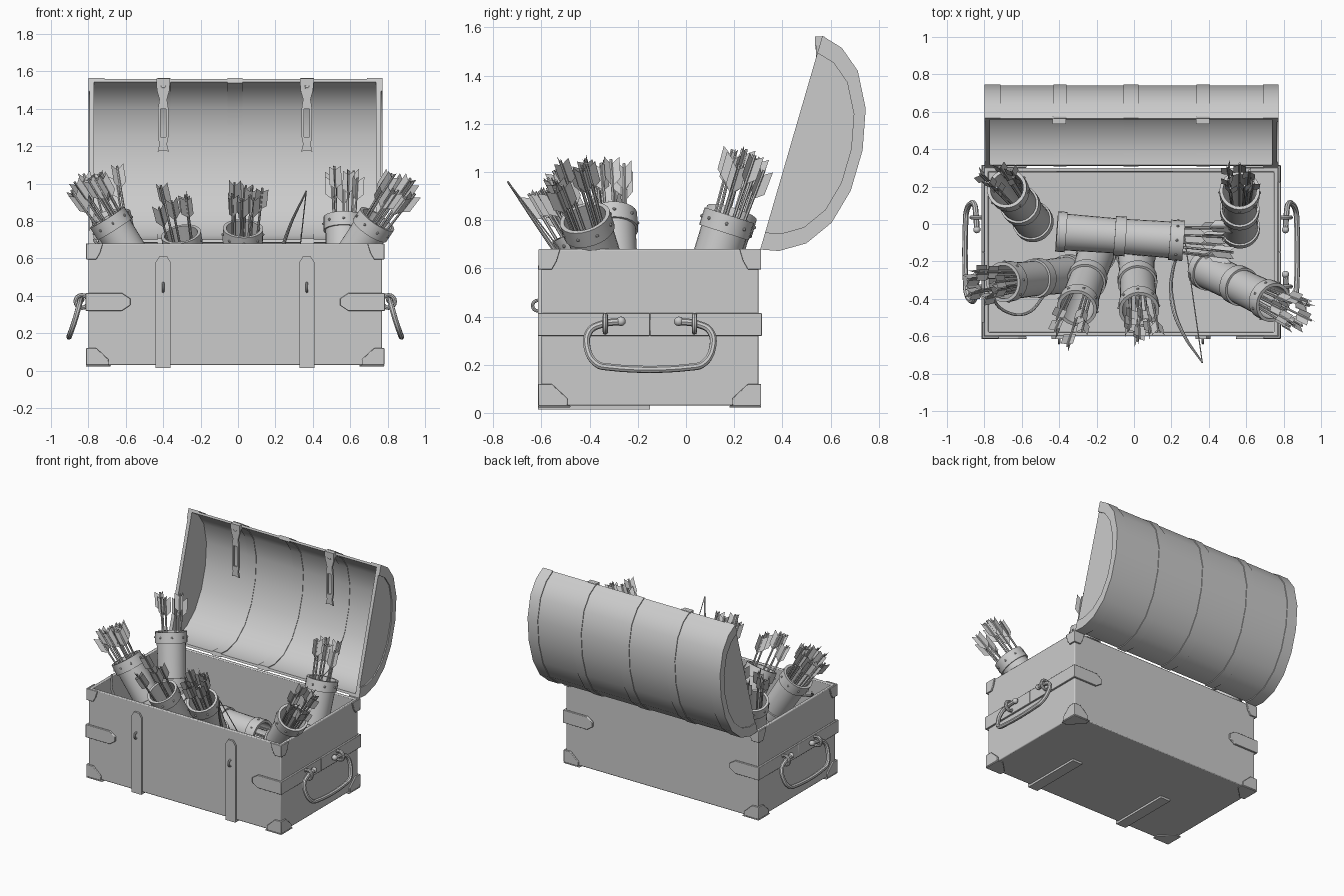
import bpy, bmesh, math, random
from mathutils import Vector, Matrix

if "Cube" in bpy.data.objects:
    bpy.data.objects.remove(bpy.data.objects["Cube"])

random.seed(4)
CX, CY, CZ = -0.015, -0.15, 0.355      # chest centre
HX, HY, HZ = 0.785, 0.45, 0.325        # chest half sizes


def finish(name, bm, loc=(0, 0, 0), mirror="", bevel=0.0, angle=35, normals=True):
    if normals:
        bmesh.ops.recalc_face_normals(bm, faces=bm.faces[:])
    me = bpy.data.meshes.new(name)
    bm.to_mesh(me)
    bm.free()
    ob = bpy.data.objects.new(name, me)
    bpy.context.collection.objects.link(ob)
    ob.location = loc
    if bevel:
        b = ob.modifiers.new("bevel", 'BEVEL')
        b.width, b.segments = bevel, 2
    if mirror:
        m = ob.modifiers.new("mirror", 'MIRROR')
        m.use_axis = [a in mirror for a in "xyz"]
    bpy.ops.object.select_all(action='DESELECT')
    bpy.context.view_layer.objects.active = ob
    ob.select_set(True)
    bpy.ops.object.shade_smooth_by_angle(angle=math.radians(angle))
    return ob


def prism(bm, pts, vec):
    """Flat outline pushed out along vec."""
    f = bm.faces.new([bm.verts.new(p) for p in pts])
    r = bmesh.ops.extrude_face_region(bm, geom=[f], use_keep_orig=True)
    bmesh.ops.translate(bm, vec=vec, verts=[v for v in r["geom"] if isinstance(v, bmesh.types.BMVert)])


def box(bm, lo, hi):
    prism(bm, [(lo[0], lo[1], lo[2]), (hi[0], lo[1], lo[2]), (hi[0], hi[1], lo[2]), (lo[0], hi[1], lo[2])],
          (0, 0, hi[2] - lo[2]))


def lathe(bm, prof, steps, M):
    vs = [bm.verts.new((r, 0, z)) for r, z in prof]
    es = [bm.edges.new(p) for p in zip(vs, vs[1:])]
    bmesh.ops.spin(bm, geom=vs + es, cent=(0, 0, 0), axis=(0, 0, 1), angle=2 * math.pi, steps=steps)
    bmesh.ops.remove_doubles(bm, verts=bm.verts[:], dist=1e-5)
    bmesh.ops.transform(bm, matrix=M, verts=bm.verts[:])


def ring(bm, c, axis, R, r):
    """Small torus around the given axis."""
    q = Vector(axis).to_track_quat('Z', 'Y').to_matrix().to_4x4()
    t = bmesh.new()
    lathe(t, [(R + r * math.cos(a * math.pi / 4), r * math.sin(a * math.pi / 4)) for a in range(9)], 16,
          Matrix.Translation(c) @ q)
    me = bpy.data.meshes.new("tmp")
    t.to_mesh(me)
    t.free()
    bm.from_mesh(me)
    bpy.data.meshes.remove(me)


def tube(name, pts, r, loc=(0, 0, 0), mirror="", radii=None):
    cu = bpy.data.curves.new(name, 'CURVE')
    cu.dimensions, cu.bevel_depth, cu.bevel_resolution = '3D', r, 2
    cu.use_fill_caps, cu.resolution_u = True, 6
    sp = cu.splines.new('BEZIER')
    sp.bezier_points.add(len(pts) - 1)
    for i, (bp, p) in enumerate(zip(sp.bezier_points, pts)):
        bp.co = p
        bp.handle_left_type = bp.handle_right_type = 'AUTO'
        bp.radius = radii[i] if radii else 1
    ob = bpy.data.objects.new(name, cu)
    bpy.context.collection.objects.link(ob)
    me = bpy.data.meshes.new_from_object(ob.evaluated_get(bpy.context.evaluated_depsgraph_get()))
    bpy.data.objects.remove(ob)
    bm = bmesh.new()
    bm.from_mesh(me)
    finish(name, bm, loc, mirror)


# chest box: hollow, open at the top
bm = bmesh.new()
box(bm, (-HX, -HY, -HZ), (HX, HY, HZ))
bmesh.ops.recalc_face_normals(bm, faces=bm.faces[:])
top = max(bm.faces, key=lambda f: f.calc_center_median().z)
bmesh.ops.inset_individual(bm, faces=[top], thickness=0.03)
r = bmesh.ops.extrude_face_region(bm, geom=[top])
bmesh.ops.translate(bm, vec=(0, 0, -0.6), verts=[v for v in r["geom"] if isinstance(v, bmesh.types.BMVert)])
bmesh.ops.delete(bm, geom=[f for f in [top] if f.is_valid], context='FACES')
finish("chest_body", bm, (CX, CY, CZ), bevel=0.006)

# corner protectors
T = 0.012
for name, s, shape in (("bottom_corners", -1, [(0, 0), (.12, 0), (.12, .03), (.055, .09), (0, .09)]),
                       ("top_corners", 1, [(0, 0), (.09, 0), (.075, .05), (.055, .085), (0, .085)])):
    bm = bmesh.new()
    prism(bm, [(HX + T - a, -HY, s * (HZ - b)) for a, b in shape], (0, -T, 0))
    prism(bm, [(HX, -HY - T + a, s * (HZ - b)) for a, b in shape], (T, 0, 0))
    if s < 0:
        prism(bm, [(HX + T, -HY - T, -HZ), (HX - .12, -HY - T, -HZ), (HX - .12, -HY + .03, -HZ),
                   (HX - .03, -HY + .12, -HZ), (HX + T, -HY + .12, -HZ)], (0, 0, -.008))
    finish(name, bm, (CX, CY, CZ), "xy", 0.003)

# side bands wrapping the corners
bm = bmesh.new()
prism(bm, [(HX + .015, -HY, -.035), (HX - .18, -HY, -.035), (HX - .225, -HY, -.005), (HX - .225, -HY, .03),
           (HX - .18, -HY, .06), (HX + .015, -HY, .06)], (0, -.015, 0))
box(bm, (HX, -HY - .015, -.035), (HX + .015, 0, .06))
finish("side_bands", bm, (CX, CY, CZ), "xy", 0.003)

# front straps, running under the chest, with staples
bm = bmesh.new()
hw, yf = .04, CY - HY
for x in (-.4, .368):
    prism(bm, [(x - hw, yf, .015), (x + hw, yf, .015), (x + hw, yf, .58), (x + .02, yf, .612),
               (x - .02, yf, .612), (x - hw, yf, .58)], (0, -.014, 0))
    box(bm, (x - hw, yf - .014, .015), (x + hw, -.15, .031))
    ring(bm, (x, yf - .015, .445), (1, 0, 0), .022, .007)
finish("front_straps", bm)

# carrying handles and their eyes
half = [(.04, .12, .38), (.045, .2, .368), (.052, .25, .34), (.072, .26, .27), (.095, .22, .203), (.1, .17, .19)]
path = [(HX + x, -y, z) for x, y, z in half] + [(HX + x, y, z) for x, y, z in reversed(half)]
tube("handles", path, .015, (CX, CY, 0), "x")
bm = bmesh.new()
for y in (-.185, .185):
    ring(bm, (HX + .035, y, .37), (0, 1, 0), .034, .011)
for y in (-.12, .12):
    bmesh.ops.create_uvsphere(bm, u_segments=10, v_segments=6, radius=.02,
                              matrix=Matrix.Translation((HX + .04, y, .38)))
finish("handle_eyes", bm, (CX, CY, 0), "x")

# domed lid, swung open
arc = [(.308, .678), (.386, .672), (.50, .704), (.605, .79), (.684, .923), (.733, 1.09),
       (.746, 1.263), (.713, 1.42), (.647, 1.515), (.566, 1.565)]
mid = ((arc[0][0] + arc[-1][0]) / 2, (arc[0][1] + arc[-1][1]) / 2)


def lid_arc(s):
    return [(mid[0] + (y - mid[0]) * s, mid[1] + (z - mid[1]) * s) for y, z in arc]


def shell(bm, x0, x1, outer, inner):
    o, i = lid_arc(outer), lid_arc(inner)
    rows = [[bm.verts.new((x, *p)) for p in a] for a, x in ((o, x0), (o, x1), (i, x1), (i, x0))]
    for k in range(4):
        a, b = rows[k], rows[(k + 1) % 4]
        for j in range(len(a) - 1):
            bm.faces.new((a[j], a[j + 1], b[j + 1], b[j]))
    for j in (0, -1):
        bm.faces.new([w[j] for w in rows])


bm = bmesh.new()
shell(bm, -.79, .76, .985, .95)
finish("lid_shell", bm)
bm = bmesh.new()
for x in (-.794, .739):
    prism(bm, [(x, *p) for p in lid_arc(.985)], (.025, 0, 0))
finish("lid_ends", bm)
bm = bmesh.new()
for x0, x1 in ((-.43, -.36), (-.055, .025), (.335, .405)):
    shell(bm, x0, x1, 1, .938)
for x0, x1, e0, e1 in ((-.8, -.715, -.8, -.79), (.69, .772, .762, .772)):
    shell(bm, x0, x1, 1, .96)
    shell(bm, e0, e1, 1, .84)
finish("lid_bands", bm)

# hasps hanging from the lid edge
bm = bmesh.new()
for x in (-.4, .368):
    def plate(half_outline):
        pts = half_outline + [(-a, z) for a, z in reversed(half_outline)]
        prism(bm, [(x + a, .54, z) for a, z in pts], (0, .014, 0))
    plate([(.036, 1.56), (.034, 1.5), (.02, 1.45), (.028, 1.40)])
    plate([(.028, 1.25), (.02, 1.21), (.03, 1.17), (.012, 1.178)])
    for s in (-1, 1):
        prism(bm, [(x + s * .014, .54, 1.25), (x + s * .028, .54, 1.25), (x + s * .028, .54, 1.40),
                   (x + s * .014, .54, 1.40)], (0, .014, 0))
    box(bm, (x - .036, .535, 1.525), (x + .036, .575, 1.562))
    ring(bm, (x, .545, 1.525), (0, 1, 0), .012, .008)
finish("hasps", bm)

# quivers full of arrows: mouth point, point towards the bottom, arrow count
R, L = .098, .68
quivers = [("back_left", (-.68, .19, .83), (-.53, .0, .17), 6),
           ("back_right", (.565, .18, .82), (.565, -.03, .17), 7),
           ("left", (-.70, -.31, .82), (-.34, -.27, .25), 10),
           ("front_left", (-.305, -.45, .73), (-.2, -.15, .15), 5),
           ("front_middle", (.027, -.46, .76), (.01, -.15, .17), 9),
           ("right", (.745, -.42, .81), (.38, -.24, .27), 10),
           ("lying", (.265, -.09, .42), (-.41, -.04, .43), 7)]
b = R + .01
profile = [(0, 0), (b, 0), (b, .05), (R, .05), (R - .004, .31), (b - .002, .31), (b - .002, .37), (R - .004, .37),
           (R, L - .075), (b, L - .075), (b, L), (R - .008, L), (R - .014, .03), (0, .03)]
for name, mouth, low, count in quivers:
    mouth = Vector(mouth)
    d = (mouth - Vector(low)).normalized()
    M = Matrix.Translation(mouth - d * L) @ d.to_track_quat('Z', 'Y').to_matrix().to_4x4()
    bm = bmesh.new()
    lathe(bm, profile, 24, M)
    for k in range(8):   # rivets
        a = k * math.pi / 4
        bmesh.ops.create_icosphere(bm, subdivisions=1, radius=.008, matrix=M @ Matrix.Translation(
            (b * math.cos(a), b * math.sin(a), L - .037)))
    finish("quiver_" + name, bm)

    bm = bmesh.new()
    for k in range(count):
        a = 2 * math.pi * k / count + random.uniform(-.3, .3)
        rad = random.uniform(.055, .1)
        u = Vector((math.cos(a), math.sin(a), 0))
        p0 = u * rad * .4 + Vector((0, 0, .06))
        p1 = u * rad + Vector((0, 0, L + random.uniform(.2, .275)))
        ax = p1 - p0
        A = M @ Matrix.Translation(p1) @ ax.to_track_quat('Z', 'Y').to_matrix().to_4x4()
        n = ax.length
        bmesh.ops.create_cone(bm, cap_ends=True, segments=6, radius1=.0065, radius2=.0065, depth=n,
                              matrix=A @ Matrix.Translation((0, 0, -n / 2)))
        for v in range(3):   # feather vanes
            t = 2 * math.pi * v / 3 + a
            bm.faces.new([bm.verts.new(A @ Vector((q * math.cos(t), q * math.sin(t), z)))
                          for q, z in ((.004, -.125), (.038, -.095), (.038, .005), (.004, -.02))])
    finish("arrows_" + name, bm)

# bow with its string, and a loose quiver strap
tips = [(.365, -.74, .96), (.27, -.07, .09)]
tube("bow", [tips[0], (.265, -.59, .74), (.205, -.42, .5), (.205, -.26, .3), tips[1]], .011,
     radii=[.4, .8, 1.2, .8, .4])
tube("bow_string", tips, .003)
tube("quiver_strap", [(-.77, -.37, .70), (-.70, -.46, .62), (-.58, -.48, .58), (-.47, -.37, .52)], .008)
